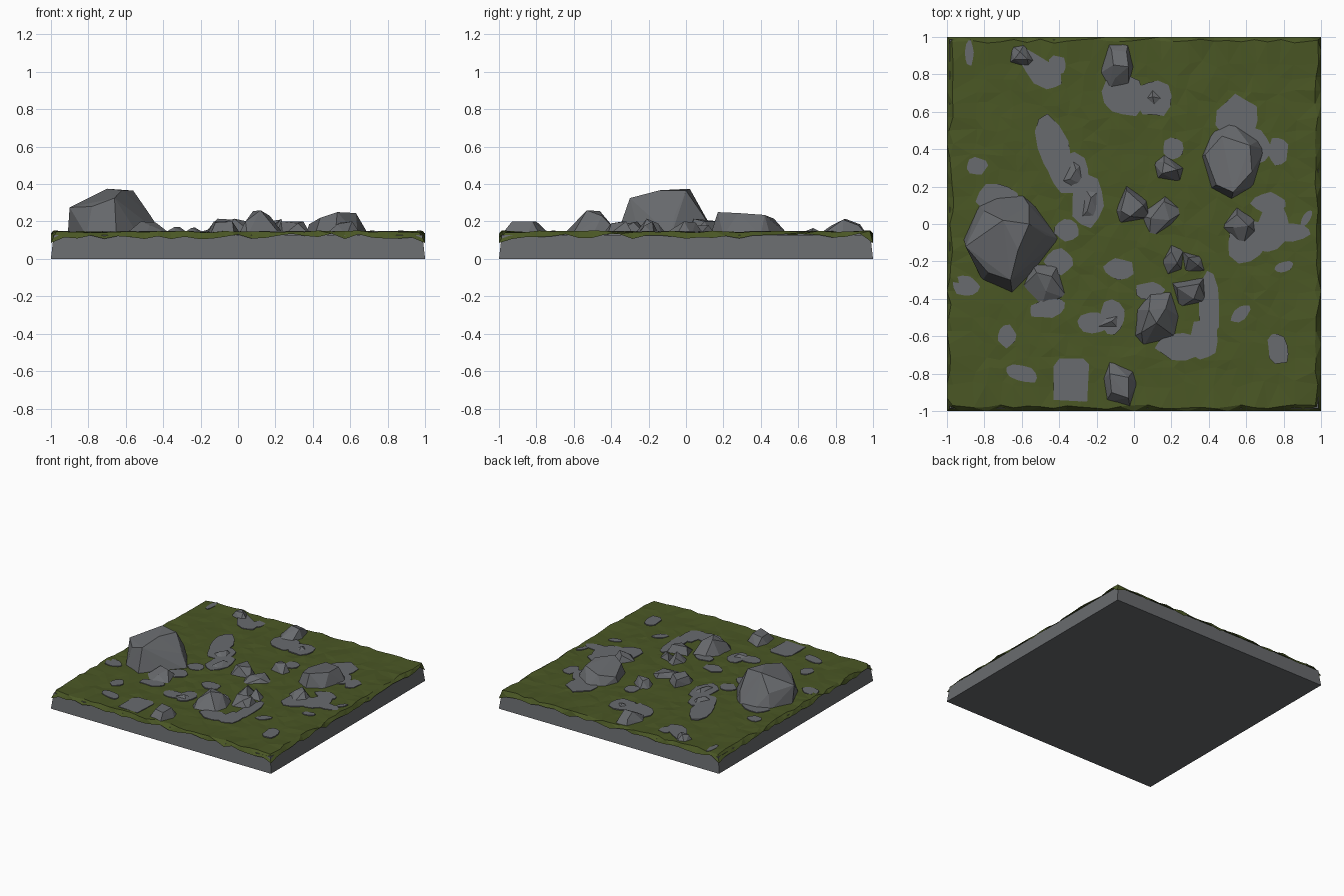
import bpy, bmesh, math, random
from mathutils import Vector

random.seed(7)
GROUND = 0.143


def material(name, rgb):
    m = bpy.data.materials.new(name)
    m.diffuse_color = (*rgb, 1)
    return m


STONE = material("stone grey", (0.14, 0.146, 0.156))
GRASS = material("moss green", (0.068, 0.094, 0.018))


def finish(name, bm, mat):
    bmesh.ops.recalc_face_normals(bm, faces=bm.faces)
    me = bpy.data.meshes.new(name)
    bm.to_mesh(me)
    bm.free()
    me.materials.append(mat)
    ob = bpy.data.objects.new(name, me)
    bpy.context.collection.objects.link(ob)
    return ob


# Stone slab, walls leaning slightly inward
bm = bmesh.new()
bmesh.ops.create_cube(bm, size=2)
for v in bm.verts:
    top = v.co.z > 0
    s = 0.985 if top else 1
    v.co = (v.co.x * s, v.co.y * s, 0.128 if top else 0)
finish("stone_slab", bm, STONE)

# Uneven grass sheet, with a ragged rim hanging over the slab
bm = bmesh.new()
N = 28
bmesh.ops.create_grid(bm, x_segments=N, y_segments=N, size=1)
inner = 1 - 2 / N
for v in bm.verts:
    m = max(abs(v.co.x), abs(v.co.y))
    x, y = v.co.x, v.co.y
    if m > 0.999:
        corner = min(abs(x), abs(y)) > 0.999
        v.co.z = 0.085 if corner else random.uniform(0.105, 0.136)
    elif m > inner - 0.01:
        k = random.uniform(0.965, 0.99)
        v.co.x = math.copysign(k, x) if abs(x) > inner - 0.01 else x
        v.co.y = math.copysign(k, y) if abs(y) > inner - 0.01 else y
        v.co.z = random.uniform(0.139, 0.152)
    else:
        v.co.x += random.uniform(-0.02, 0.02)
        v.co.y += random.uniform(-0.02, 0.02)
        v.co.z = GROUND + random.uniform(-0.004, 0.003)
bmesh.ops.triangulate(bm, faces=bm.faces)
finish("grass", bm, GRASS)


# Bare stone patches: thin irregular plates (x, y, half width, half depth, turn)
def patch(i, x, y, rx, ry, turn):
    bm = bmesh.new()
    n, a0, ring = 11, random.random(), []
    c, s = math.cos(math.radians(turn)), math.sin(math.radians(turn))
    for k in range(n):
        a = a0 + k * math.tau / n
        r = random.uniform(0.86, 1.12)
        u, w = rx * r * math.cos(a), ry * r * math.sin(a)
        ring.append(bm.verts.new((x + u * c - w * s, y + u * s + w * c, 0.1395)))
    f = bm.faces.new(ring)
    up = bmesh.ops.extrude_face_region(bm, geom=[f])
    for v in up["geom"]:
        if isinstance(v, bmesh.types.BMVert):
            v.co.z = 0.1485
    finish(f"stone_patch_{i}", bm, STONE)


WEST = [
    (-0.43, 0.40, 0.09, 0.18, 20), (-0.34, 0.27, 0.11, 0.11, 0),
    (-0.25, 0.13, 0.09, 0.14, 0), (-0.84, 0.31, 0.055, 0.045, 0),
    (-0.73, 0.13, 0.11, 0.09, 0), (-0.90, -0.33, 0.08, 0.055, -15),
    (-0.40, -0.20, 0.08, 0.07, 0), (-0.46, -0.45, 0.10, 0.05, 10),
    (-0.68, -0.60, 0.05, 0.06, 0), (-0.60, -0.80, 0.09, 0.045, -15),
    (-0.22, -0.53, 0.09, 0.06, 0), (-0.12, -0.50, 0.07, 0.09, 0),
    (-0.08, -0.24, 0.085, 0.055, 0), (-0.36, -0.03, 0.07, 0.06, 0),
    (-0.50, 0.82, 0.14, 0.07, -40), (-0.41, 0.85, 0.05, 0.05, 0),
    (-0.88, 0.91, 0.022, 0.07, 0),
]
EAST = [
    (0.55, 0.56, 0.11, 0.13, 0), (0.66, 0.42, 0.07, 0.10, 20),
    (0.77, 0.39, 0.055, 0.075, 0), (0.21, 0.40, 0.06, 0.06, 0),
    (-0.06, 0.69, 0.12, 0.12, 0), (0.10, 0.67, 0.10, 0.10, 0),
    (0.60, -0.09, 0.11, 0.12, 0), (0.74, -0.03, 0.09, 0.13, -20),
    (0.83, -0.04, 0.12, 0.05, 0), (0.72, 0.11, 0.09, 0.06, 0),
    (0.92, 0.03, 0.02, 0.05, -30), (0.80, -0.23, 0.05, 0.03, 15),
    (0.25, -0.66, 0.13, 0.07, 0), (0.37, -0.62, 0.08, 0.11, 0),
    (0.40, -0.44, 0.06, 0.19, 0), (0.57, -0.48, 0.065, 0.035, 40),
    (0.77, -0.67, 0.055, 0.085, 15), (0.08, -0.36, 0.08, 0.05, 0),
]
for i, p in enumerate(WEST + EAST):
    patch(i, *p)

# Squarish flagstone near the front edge
bm = bmesh.new()
ring = [(-0.43, -0.94), (-0.25, -0.95), (-0.24, -0.75), (-0.27, -0.72), (-0.4, -0.72), (-0.43, -0.76)]
f = bm.faces.new([bm.verts.new((x, y, 0.1395)) for x, y in ring])
for v in bmesh.ops.extrude_face_region(bm, geom=[f])["geom"]:
    if isinstance(v, bmesh.types.BMVert):
        v.co.z = 0.1485
finish("flagstone", bm, STONE)


# Faceted boulders: hull of a ground outline and a few crest points
def rock(name, outline, crest):
    bm = bmesh.new()
    for x, y in outline:
        bm.verts.new((x, y, 0.125))
    for p in crest:
        bm.verts.new(p)
    out = bmesh.ops.convex_hull(bm, input=bm.verts)
    loose = [v for v in bm.verts if not v.link_faces]
    bmesh.ops.delete(bm, geom=loose, context='VERTS')
    finish(name, bm, STONE)


rock("large_boulder",
     [(-.91, -.08), (-.83, .1), (-.72, .15), (-.6, .16), (-.52, .09), (-.4, -.08), (-.53, -.25), (-.65, -.37), (-.81, -.3)],
     [(-.70, .02, .375), (-.56, 0, .365), (-.62, -.14, .367), (-.90, -.12, .275), (-.66, -.30, .325),
      (-.78, -.26, .28), (-.47, -.06, .235), (-.56, .10, .22), (-.80, .07, .25)])
rock("right_boulder",
     [(.36, .36), (.42, .5), (.52, .55), (.67, .45), (.70, .4), (.64, .2), (.52, .13), (.41, .19)],
     [(.53, .17, .25), (.63, .28, .245), (.62, .42, .235), (.44, .21, .22), (.38, .37, .185), (.47, .47, .215)])
rock("front_boulder",
     [(0, -.6), (.05, -.66), (.23, -.61), (.25, -.5), (.2, -.35), (.09, -.36), (.01, -.46)],
     [(.12, -.53, .26), (.08, -.46, .255), (.17, -.45, .23), (.04, -.58, .2)])
rock("front_stone_a", [(.2, -.31), (.38, -.28), (.39, -.42), (.24, -.45)],
     [(.23, -.34, .2), (.35, -.32, .2), (.32, -.40, .19)])
rock("front_stone_b", [(.14, -.21), (.2, -.1), (.27, -.13), (.26, -.25), (.17, -.28)],
     [(.2, -.15, .19), (.23, -.21, .215)])
rock("front_stone_c", [(.25, -.14), (.37, -.17), (.39, -.26), (.27, -.27)],
     [(.29, -.18, .2), (.34, -.22, .18)])
rock("centre_stone_a", [(-.1, .07), (-.04, .21), (.07, .13), (.09, .03), (-.08, 0)],
     [(-.04, .18, .2), (.05, .10, .2), (-.02, .04, .215), (-.07, .07, .2)])
rock("centre_stone_b", [(.02, .05), (.17, .16), (.27, .07), (.2, -.02), (.08, -.09)],
     [(.16, .12, .18), (.19, .02, .175), (.09, .03, .175)])
rock("centre_stone_c", [(.1, .33), (.16, .38), (.27, .3), (.25, .22), (.12, .24)],
     [(.16, .33, .195), (.23, .29, .21), (.15, .27, .2)])
rock("east_stone", [(.46, -.02), (.55, .1), (.65, .03), (.66, -.05), (.58, -.13)],
     [(.55, .05, .195), (.61, -.01, .2), (.53, -.02, .185)])
rock("back_stone", [(-.14, .97), (-.03, .97), (0, .84), (-.03, .72), (-.14, .7), (-.19, .8)],
     [(-.11, .85, .215), (-.03, .84, .21), (-.12, .93, .185), (-.04, .92, .18), (-.1, .78, .18)])
rock("back_left_stone", [(-.66, .96), (-.58, .97), (-.52, .87), (-.56, .83), (-.67, .86)],
     [(-.61, .92, .19), (-.57, .88, .185), (-.64, .88, .18)])
rock("front_edge_stone", [(-.17, -.83), (-.13, -.72), (0, -.78), (.02, -.85), (-.02, -.99), (-.15, -.95)],
     [(-.13, -.80, .2), (-.03, -.82, .2), (-.03, -.93, .2), (-.12, -.90, .195)])
rock("west_stone", [(-.61, -.35), (-.55, -.2), (-.4, -.21), (-.35, -.4), (-.5, -.46)],
     [(-.52, -.26, .2), (-.44, -.28, .195), (-.47, -.36, .18)])
rock("low_stone_a", [(-.42, .22), (-.34, .38), (-.27, .33), (-.25, .2), (-.33, .17)], [(-.31, .29, .17), (-.34, .24, .17)])
rock("low_stone_b", [(-.31, 0), (-.17, .01), (-.16, .2), (-.28, .22)], [(-.23, .14, .168), (-.25, .07, .165)])
rock("low_stone_c", [(-.27, -.58), (-.06, -.58), (-.05, -.46), (-.18, -.49)], [(-.12, -.52, .168)])
rock("low_stone_d", [(.03, .66), (.1, .76), (.2, .66), (.12, .58)], [(.1, .68, .165)])
